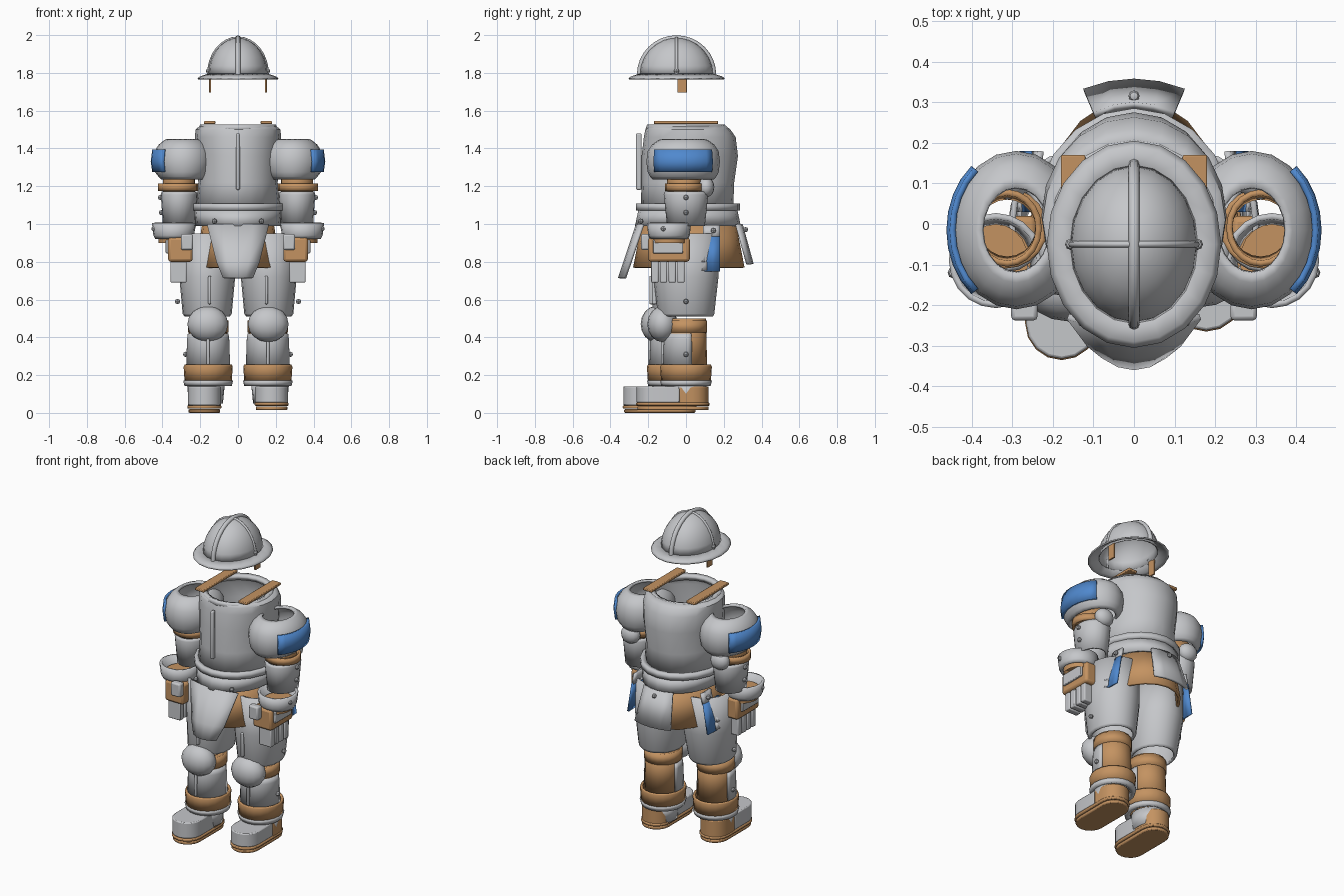
import bpy, bmesh, math
from mathutils import Vector

cube = bpy.data.objects.get("Cube")
if cube:
    bpy.data.objects.remove(cube)


def material(name, rgb):
    m = bpy.data.materials.new(name)
    m.use_nodes = True
    m.diffuse_color = (*rgb, 1)
    m.node_tree.nodes["Principled BSDF"].inputs["Base Color"].default_value = (*rgb, 1)
    return m


steel = material("steel grey", (0.56, 0.57, 0.59))
leather = material("tan leather", (0.55, 0.29, 0.12))
blue = material("blue enamel", (0.08, 0.25, 0.62))


def finish(name, mat, bm, thick=0, bevel=0):
    mesh = bpy.data.meshes.new(name)
    bm.to_mesh(mesh)
    bm.free()
    obj = bpy.data.objects.new(name, mesh)
    bpy.context.collection.objects.link(obj)
    mesh.materials.append(mat)
    if thick:
        mod = obj.modifiers.new("thickness", "SOLIDIFY")
        mod.thickness, mod.offset = thick, -1
    if bevel:
        mod = obj.modifiers.new("bevel", "BEVEL")
        mod.width, mod.segments = bevel, 2
    bpy.ops.object.select_all(action="DESELECT")
    obj.select_set(True)
    bpy.context.view_layer.objects.active = obj
    bpy.ops.object.shade_smooth_by_angle(angle=math.radians(35))
    return obj


def shell(name, mat, center, rings, arc=(0, 360), n=20, thick=0.015, cap=False):
    """Elliptical plate; each ring is (z, rx, ry, optional y shift), going up."""
    bm = bmesh.new()
    full = arc[1] - arc[0] >= 360
    cols = n if full else n + 1
    rows = []
    for z, rx, ry, *dy in rings:
        row = []
        for i in range(cols):
            a = math.radians(arc[0] + (arc[1] - arc[0]) * i / n)
            y = center[1] + (dy[0] if dy else 0) + ry * math.sin(a)
            row.append(bm.verts.new((center[0] + rx * math.cos(a), y, z)))
        rows.append(row)
    for lo, hi in zip(rows, rows[1:]):
        for i in range(n):
            j = (i + 1) % cols
            bm.faces.new((lo[i], lo[j], hi[j], hi[i]))
    if cap:
        bm.faces.new(rows[-1])
    return finish(name, mat, bm, thick)


def box(name, mat, center, size, bevel=0.004):
    bm = bmesh.new()
    bmesh.ops.create_cube(bm, size=1)
    for v in bm.verts:
        v.co = Vector(center) + v.co * Vector(size)
    return finish(name, mat, bm, 0, bevel)


def ball(name, mat, center, size, seg=16):
    bm = bmesh.new()
    bmesh.ops.create_uvsphere(bm, u_segments=seg, v_segments=seg // 2, radius=1)
    for v in bm.verts:
        v.co = Vector(center) + v.co * Vector(size)
    return finish(name, mat, bm)


def panel(name, mat, origin, angle, rows, bulge, thick=0.015):
    """Hanging plate facing one direction; each row is (half width, reach, z), going up."""
    a = math.radians(angle)
    out, side = Vector((math.cos(a), math.sin(a), 0)), Vector((-math.sin(a), math.cos(a), 0))
    bm = bmesh.new()
    grid = [[bm.verts.new(Vector((*origin, z)) + out * (r - bulge * t * t) + side * (w * t))
             for t in (-1, -0.5, 0, 0.5, 1)] for w, r, z in rows]
    for lo, hi in zip(grid, grid[1:]):
        for i in range(4):
            bm.faces.new((lo[i], lo[i + 1], hi[i + 1], hi[i]))
    return finish(name, mat, bm, thick)


def boot_slab(name, mat, x, front, back, w, z0, z1, round_front, round_back):
    """Flat block whose front and back ends may be rounded."""
    pts = []
    for end, y, start, rounded in ((-1, front, 180, round_front), (1, back, 0, round_back)):
        d = w if rounded else 0
        for k in range(9 if rounded else 2):
            a = math.radians(start + 180 * k / (8 if rounded else 1))
            pts.append((x + w * math.cos(a), y - end * d + d * math.sin(a)))
    bm = bmesh.new()
    face = bm.faces.new([bm.verts.new((px, py, z0)) for px, py in pts])
    up = bmesh.ops.extrude_face_region(bm, geom=[face])["geom"]
    bmesh.ops.translate(bm, vec=(0, 0, z1 - z0), verts=[g for g in up if isinstance(g, bmesh.types.BMVert)])
    bmesh.ops.recalc_face_normals(bm, faces=bm.faces)
    return finish(name, mat, bm, 0, 0.006)


def arch(name, center, reach, height, radius):
    curve = bpy.data.curves.new(name, "CURVE")
    curve.dimensions = "3D"
    curve.bevel_depth, curve.bevel_resolution, curve.use_fill_caps = radius, 2, True
    spline = curve.splines.new("POLY")
    spline.points.add(16)
    for i, p in enumerate(spline.points):
        a = math.pi * i / 16
        c = Vector(center) + Vector(reach) * math.cos(a)
        p.co = (c.x, c.y, c.z + height * math.sin(a), 1)
    curve.materials.append(steel)
    bpy.context.collection.objects.link(bpy.data.objects.new(name, curve))


# Helmet
head = (0, -0.05)
dome = [(1.79 + 0.195 * math.sin(a), 0.158 * math.cos(a), 0.196 * math.cos(a))
        for a in (math.radians(d) for d in (0, 14, 28, 42, 56, 70, 80, 87))]
shell("helmet_dome", steel, head, dome, cap=True, thick=0.01)
shell("helmet_brim", steel, head, [(1.772, 0.215, 0.255), (1.782, 0.2, 0.24), (1.798, 0.15, 0.19)], thick=0.008)
arch("helmet_crest", (*head, 1.79), (0, 0.196, 0), 0.195, 0.014)
arch("helmet_cross_rib", (*head, 1.79), (0.156, 0, 0), 0.195, 0.008)

# Torso
shell("breastplate", steel, (0, 0), [(1.08, 0.225, 0.245, 0.005), (1.22, 0.21, 0.245, 0.01),
      (1.36, 0.22, 0.255, 0.02), (1.46, 0.228, 0.243, 0.02), (1.5, 0.225, 0.225, 0.01), (1.525, 0.195, 0.205)])
shell("neck_rim", steel, (0, 0), [(1.5, 0.21, 0.215), (1.528, 0.2, 0.205)], thick=0.03)
box("chest_ridge", steel, (0, -0.25, 1.33), (0.02, 0.03, 0.3), 0.008)
shell("belt", steel, (0, 0.01), [(1.072, 0.245, 0.275), (1.108, 0.245, 0.275)], thick=0.03)
shell("waist_plate", steel, (0, 0.01), [(0.99, 0.225, 0.28), (1.075, 0.235, 0.262)])
shell("leather_skirt", leather, (0, 0.015), [(0.77, 0.225, 0.295), (1.0, 0.19, 0.25)])
panel("front_tasset", steel, (0, 0), 270, [(0.08, 0.36, 0.715), (0.115, 0.332, 0.8), (0.165, 0.265, 1.0)], 0.03)
panel("back_tasset", steel, (0, 0), 90, [(0.125, 0.358, 0.79), (0.1, 0.3, 1.0)], 0.025)
ball("back_rivet", steel, (0, 0.315, 0.97), (0.014,) * 3, 8)

for s, side in ((1, "left"), (-1, "right")):
    def mid(a, b):
        """Angle span on the outer side of this half."""
        return (a, b) if s > 0 else (180 - b, 180 - a)

    # Straps
    box(side + "_chin_strap", leather, (s * 0.148, -0.02, 1.745), (0.01, 0.05, 0.1), 0.002)
    box(side + "_shoulder_strap", leather, (s * 0.15, 0, 1.537), (0.06, 0.34, 0.016))

    # Shoulder and arm
    shoulder = (s * 0.29, -0.015)
    shell(side + "_pauldron", steel, shoulder, [(1.235, 0.115, 0.16), (1.25, 0.13, 0.175), (1.275, 0.15, 0.188),
          (1.33, 0.16, 0.195), (1.385, 0.152, 0.188), (1.42, 0.13, 0.165), (1.445, 0.1, 0.13), (1.45, 0.085, 0.105)])
    shell(side + "_shoulder_badge", blue, shoulder, [(1.275, 0.164, 0.2), (1.33, 0.172, 0.206), (1.395, 0.164, 0.2)],
          mid(-50, 50), n=8)
    arm = (s * 0.312, 0)
    shell(side + "_arm_band", leather, (s * 0.318, -0.01), [(1.175, 0.105, 0.1), (1.215, 0.105, 0.1)])
    shell(side + "_arm_lining", leather, (s * 0.312, -0.01), [(1.15, 0.085, 0.085), (1.28, 0.085, 0.095)])
    shell(side + "_arm_plate", steel, arm, [(0.99, 0.085, 0.1), (1.155, 0.097, 0.118), (1.172, 0.092, 0.112)])
    ball(side + "_elbow", steel, (s * 0.31, 0.105, 1.195), (0.06, 0.045, 0.055))

    # Gauntlet
    wrist = (s * 0.34, -0.09)
    shell(side + "_cuff", steel, wrist, [(0.92, 0.098, 0.1), (0.94, 0.108, 0.11), (1.005, 0.116, 0.117)])
    shell(side + "_wrist", leather, wrist, [(0.9, 0.08, 0.09), (0.96, 0.08, 0.09)], cap=True, thick=0)
    box(side + "_glove", leather, (s * 0.305, -0.09, 0.865), (0.13, 0.22, 0.13), 0.015)
    box(side + "_hand_plate", steel, (s * 0.375, -0.095, 0.88), (0.015, 0.16, 0.07))
    box(side + "_thumb_plate", steel, (s * 0.27, -0.215, 0.905), (0.065, 0.045, 0.085), 0.01)
    for k in range(4):
        y = -0.165 + 0.046 * k
        box(f"{side}_finger_{k}", steel, (s * 0.315, y, 0.75), (0.085, 0.038, 0.12), 0.006)

    # Hip banner
    hip = (s * 0.01, 0.105)
    out = mid(0, 0)[0]
    panel(side + "_hip_banner", blue, hip, out, [(0.075, 0.275, 0.75), (0.075, 0.245, 0.935)], 0.003, 0.012)
    panel(side + "_hip_tab", steel, (s * 0.01, 0.135), out, [(0.045, 0.245, 0.93), (0.045, 0.23, 0.995)], 0.003)
    for part, y, w, lo, hi in (("low", 0.055, 0.055, 0.755, 0.8), ("high", 0.065, 0.035, 0.8, 0.83)):
        panel(f"{side}_banner_emblem_{part}", steel, (s * 0.01, y), out, [(w, 0.281, lo), (w, 0.274, hi)], 0.002, 0.008)

    # Leg, with the right foot stepping forward
    step = 0 if s > 0 else -0.07
    drop = 0.015 if s > 0 else 0
    shin = (s * 0.158, step)
    shell(side + "_thigh", steel, (s * 0.163, 0), [(0.51, 0.12, 0.142, step * 0.4), (0.525, 0.13, 0.15, step * 0.4),
          (0.72, 0.148, 0.172, step * 0.1), (0.95, 0.145, 0.175)])
    box(side + "_thigh_ridge", steel, (s * 0.15, -0.168 + step * 0.2, 0.65), (0.016, 0.025, 0.15), 0.006)
    ball(side + "_knee_cap", steel, (s * 0.16, -0.125 + step * 0.5, 0.47), (0.108, 0.08, 0.095))
    shell(side + "_calf", leather, shin, [(0.24, 0.105, 0.112), (0.5, 0.1, 0.106)])
    shell(side + "_calf_top", leather, shin, [(0.425, 0.108, 0.112), (0.49, 0.108, 0.112)])
    shell(side + "_greave", steel, shin, [(0.24, 0.117, 0.125), (0.39, 0.112, 0.117), (0.42, 0.108, 0.11)], (165, 375))
    box(side + "_greave_ridge", steel, (s * 0.158, step - 0.122, 0.33), (0.016, 0.02, 0.15), 0.006)
    shell(side + "_shin_band", leather, shin, [(0.17, 0.125, 0.132), (0.245, 0.13, 0.137), (0.255, 0.125, 0.132)])
    shell(side + "_ankle_ring", steel, shin, [(0.142, 0.125, 0.13), (0.17, 0.132, 0.137)], thick=0.03)
    shell(side + "_ankle", steel, (s * 0.17, step), [(0.05, 0.09, 0.1), (0.15, 0.1, 0.11)])

    # Boot
    foot = s * 0.178
    boot_slab(side + "_toe_cap", steel, foot, step - 0.262, step - 0.035, 0.088, drop + 0.04, 0.14, True, False)
    boot_slab(side + "_heel", leather, foot, step - 0.035, step + 0.12, 0.087, drop + 0.03, 0.14, False, True)
    boot_slab(side + "_welt", leather, foot, step - 0.265, step + 0.125, 0.09, drop + 0.022, drop + 0.04, True, True)
    boot_slab(side + "_sole", leather, foot, step - 0.258, step + 0.12, 0.084, drop, drop + 0.02, True, True)

    # Rivets
    spots = ((0.156, -0.05, 1.81), (0.125, -0.24, 1.015), (0.41, 0, 1.14), (0.405, 0, 1.06), (0.445, -0.12, 0.975),
             (0.32, step * 0.3, 0.59), (0.277, step, 0.31), (0.257, 0.145, 0.965))
    for k, (x, y, z) in enumerate(spots):
        ball(f"{side}_rivet_{k}", steel, (s * x, y, z), (0.014,) * 3, 8)
